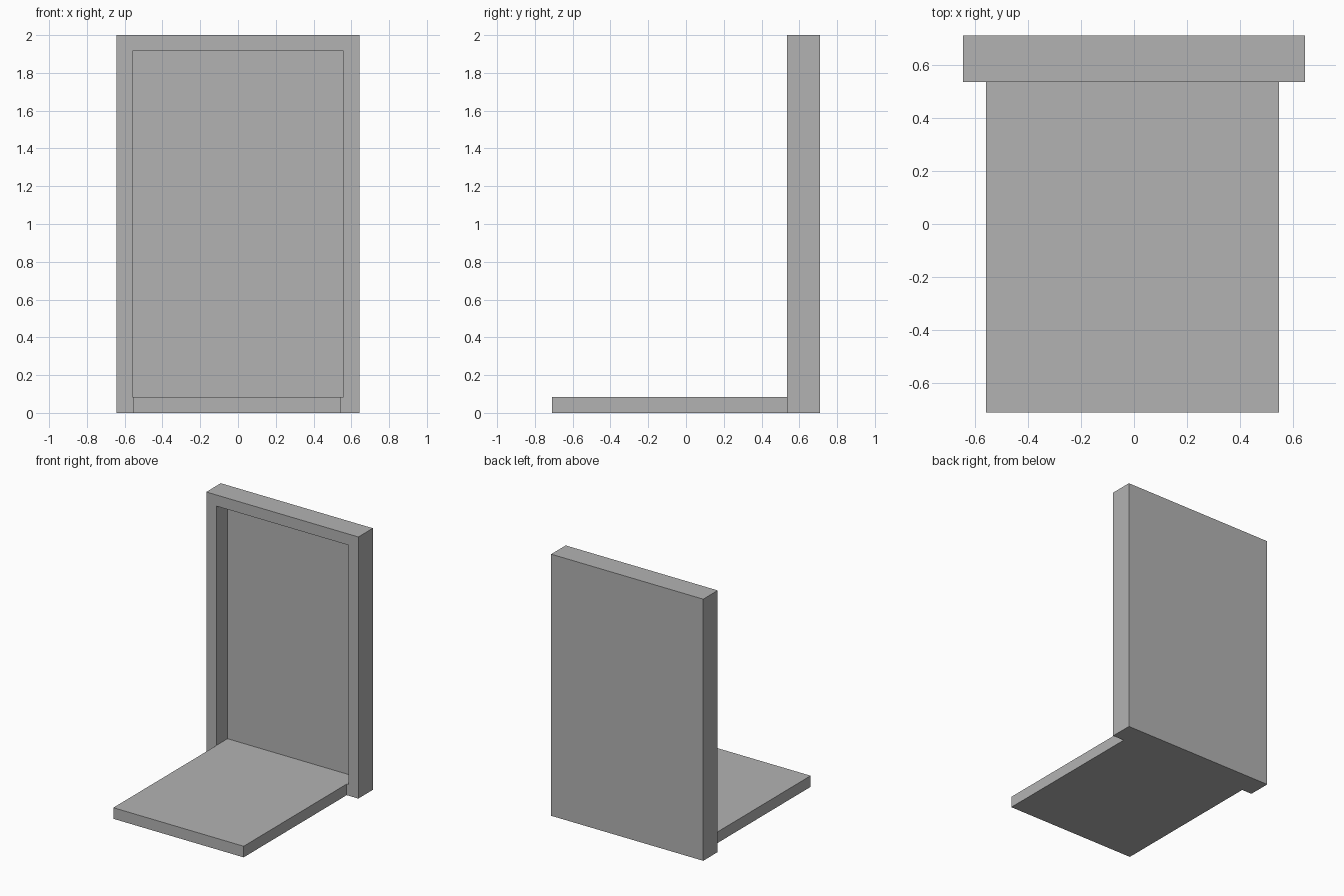
import bpy

if "Cube" in bpy.data.objects:
    bpy.data.objects.remove(bpy.data.objects["Cube"], do_unlink=True)

# Single grey material
grey = bpy.data.materials.new("plain_grey")
grey.use_nodes = True
colour = (0.45, 0.45, 0.45, 1)
grey.diffuse_color = colour
grey.node_tree.nodes["Principled BSDF"].inputs["Base Color"].default_value = colour


def box(name, low, high):
    """Axis-aligned box between two opposite corners."""
    bpy.ops.mesh.primitive_cube_add(size=1)
    ob = bpy.context.object
    ob.name = name
    for v in ob.data.vertices:
        v.co = [h if c > 0 else l for c, l, h in zip(v.co, low, high)]
    ob.data.materials.append(grey)
    return ob


HALF_W, HEIGHT = 0.643, 2.0
FRONT, BACK = 0.535, 0.71       # upright slab in y
RIM = 0.085                     # rim width, also base thickness
RECESS_BACK = FRONT + 0.135

# Upright panel with a shallow recess in its front
panel = box("upright_panel", (-HALF_W, FRONT, 0), (HALF_W, BACK, HEIGHT))
cutter = box("recess_cutter", (RIM - HALF_W, FRONT - 0.1, RIM),
             (HALF_W - RIM, RECESS_BACK, HEIGHT - RIM))
cutter.hide_render = True
cut = panel.modifiers.new("recess", 'BOOLEAN')
cut.operation = 'DIFFERENCE'
cut.solver = 'EXACT'
cut.object = cutter
bpy.context.view_layer.objects.active = panel
bpy.ops.object.modifier_apply(modifier=cut.name)
bpy.data.objects.remove(cutter, do_unlink=True)

# Flat base plate, level with the recess floor
box("base_plate", (-0.557, -BACK, 0), (0.545, FRONT, RIM))
